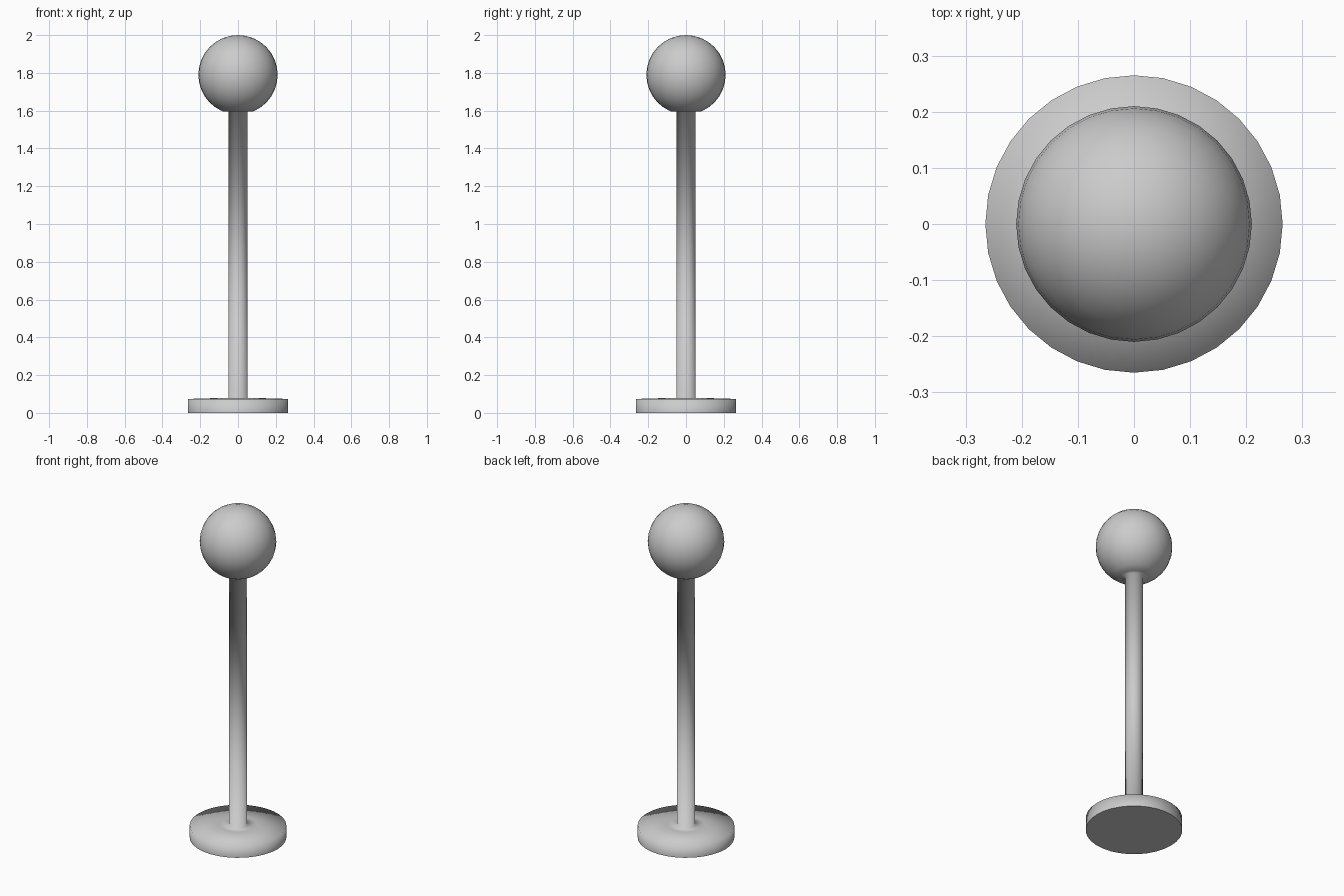
import bpy, bmesh, math

cube = bpy.data.objects.get("Cube")
if cube:
    bpy.data.objects.remove(cube, do_unlink=True)

SIDES = 32
RINGS = 16
BALL_R, BALL_Z = 0.21, 1.79
POST_R = 0.05

# Single plain grey
grey = bpy.data.materials.new("plain grey")
grey.use_nodes = True
colour = (0.6, 0.6, 0.6, 1.0)
grey.diffuse_color = colour
grey.node_tree.nodes["Principled BSDF"].inputs["Base Color"].default_value = colour

# Profile of base disc and post: (radius, height)
profile = [(0.265, 0.0), (0.265, 0.074), (0.10, 0.079), (POST_R, 0.08), (POST_R, 1.597)]
# Ball rings, starting at the collar around the post
for i in range(2, RINGS):
    a = math.pi * i / RINGS
    profile.append((BALL_R * math.sin(a), BALL_Z - BALL_R * math.cos(a)))

# Turn the profile into one continuous skin
bm = bmesh.new()
rings = []
for r, z in profile:
    rings.append([bm.verts.new((r * math.cos(2 * math.pi * k / SIDES),
                                r * math.sin(2 * math.pi * k / SIDES), z))
                  for k in range(SIDES)])
for low, high in zip(rings, rings[1:]):
    for k in range(SIDES):
        n = (k + 1) % SIDES
        bm.faces.new((low[k], low[n], high[n], high[k]))

# Top of the ball
tip = bm.verts.new((0, 0, BALL_Z + BALL_R))
for k in range(SIDES):
    bm.faces.new((rings[-1][k], rings[-1][(k + 1) % SIDES], tip))
for f in bm.faces:
    f.smooth = True

# Flat underside with a sharp rim
bottom = bm.faces.new(list(reversed(rings[0])))
bottom.smooth = False
for e in bottom.edges:
    e.smooth = False

mesh = bpy.data.meshes.new("ball_topped_post")
bm.to_mesh(mesh)
bm.free()
mesh.materials.append(grey)
post = bpy.data.objects.new("ball_topped_post", mesh)
bpy.context.collection.objects.link(post)
